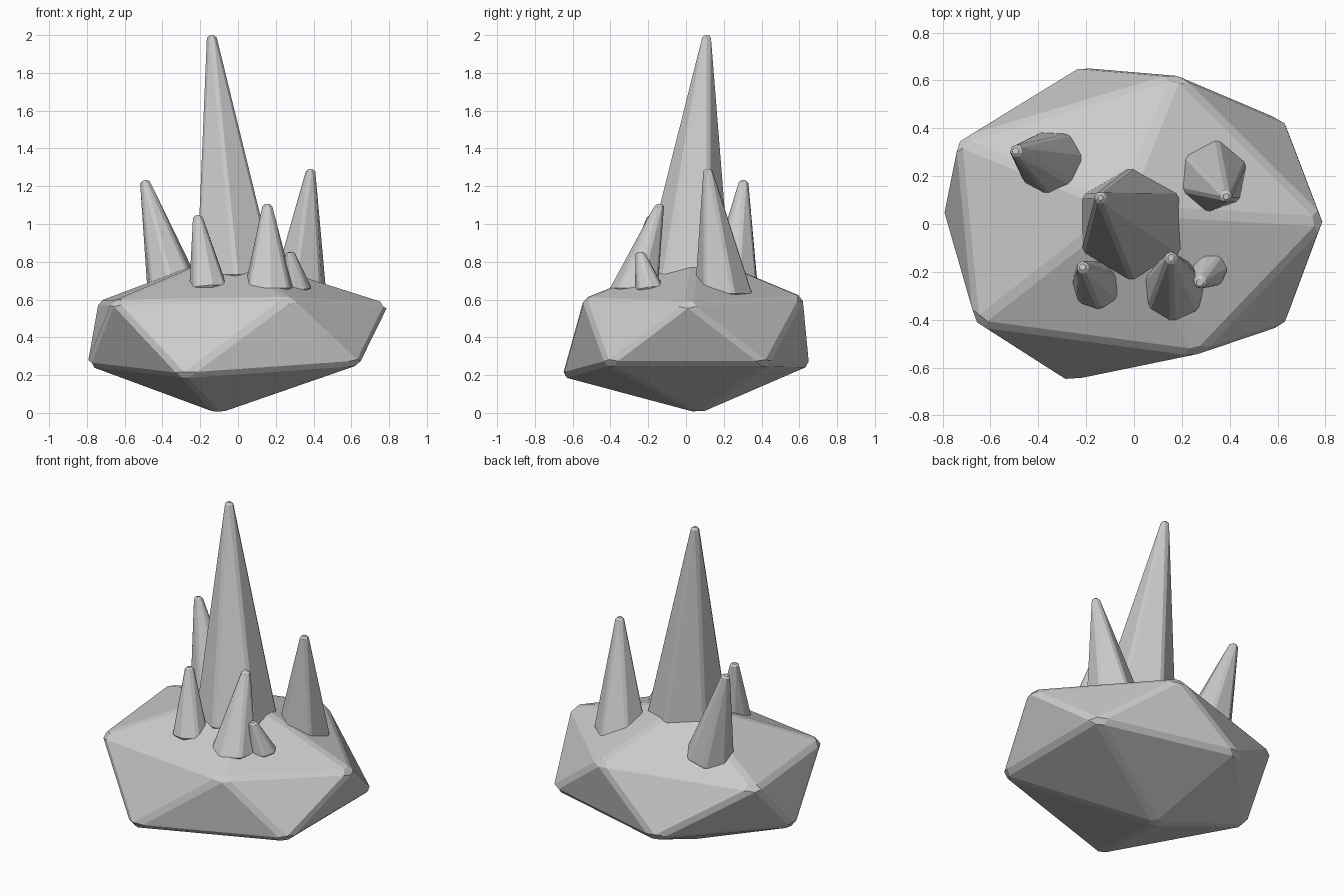
import bpy, bmesh, math
from mathutils import Vector

if "Cube" in bpy.data.objects:
    bpy.data.objects.remove(bpy.data.objects["Cube"])


def finish(name, bm, width):
    """Turn a bmesh into a flat-shaded object with chipped (bevelled) edges."""
    bmesh.ops.recalc_face_normals(bm, faces=bm.faces[:])
    mesh = bpy.data.meshes.new(name)
    bm.to_mesh(mesh)
    bm.free()
    ob = bpy.data.objects.new(name, mesh)
    bpy.context.collection.objects.link(ob)
    bev = ob.modifiers.new("chipped_edges", 'BEVEL')
    bev.width = width
    bev.segments = 1
    bev.limit_method = 'NONE'
    return ob


def crystal(name, base, radius, tip, tip_radius, sides=6, turn=0.0, tilt=0.0, width=0.012):
    """Leaning tapered prism running from a base centre to a tip centre."""
    base, tip = Vector(base), Vector(tip)
    lean = (tip - base) / (tip.z - base.z) * tilt
    bm = bmesh.new()
    rings = []
    for centre, r in ((base, radius), (tip, tip_radius)):
        ring = []
        for i in range(sides):
            a = math.radians(turn) + math.tau * i / sides
            x, y = r * math.cos(a), r * math.sin(a)
            ring.append(bm.verts.new(centre + Vector((x, y, -lean.x * x - lean.y * y))))
        rings.append(ring)
        bm.faces.new(ring)
    lo, hi = rings
    for i in range(sides):
        j = (i + 1) % sides
        bm.faces.new((lo[i], lo[j], hi[j], hi[i]))
    return finish(name, bm, width)


# Rock: irregular icosahedron
lower = [(-0.29, -0.66, 0.19), (0.64, -0.42, 0.255), (0.64, 0.43, 0.255),
         (-0.235, 0.66, 0.25), (-0.80, 0.05, 0.25)]
upper = [(0.27, -0.545, 0.605), (0.80, 0.01, 0.58), (0.18, 0.625, 0.615),
         (-0.74, 0.35, 0.59), (-0.665, -0.42, 0.59)]
bm = bmesh.new()
lo = [bm.verts.new(p) for p in lower]
up = [bm.verts.new(p) for p in upper]
bottom = bm.verts.new((-0.11, 0.07, -0.005))
top = bm.verts.new((-0.05, 0.06, 0.85))
for i in range(5):
    j = (i + 1) % 5
    bm.faces.new((bottom, lo[j], lo[i]))
    bm.faces.new((lo[i], lo[j], up[i]))
    bm.faces.new((up[i], lo[j], up[j]))
    bm.faces.new((up[i], up[j], top))
finish("rock_base", bm, 0.022)

# Crystals growing out of the rock
crystal("main_crystal", (-0.01, 0.0, 0.72), 0.24, (-0.14, 0.11, 2.0), 0.028, turn=30, width=0.014)
crystal("back_left_crystal", (-0.34, 0.25, 0.65), 0.145, (-0.495, 0.305, 1.23), 0.027, 7, 10, 0.8)
crystal("back_right_crystal", (0.32, 0.20, 0.62), 0.16, (0.385, 0.115, 1.29), 0.027, turn=20)
crystal("front_left_crystal", (-0.155, -0.255, 0.655), 0.108, (-0.215, -0.18, 1.045), 0.027, 7, 20, 0.5)
crystal("front_crystal", (0.165, -0.275, 0.65), 0.138, (0.155, -0.14, 1.105), 0.027, 7, 12)
crystal("small_crystal", (0.315, -0.19, 0.65), 0.08, (0.275, -0.245, 0.85), 0.027, 7, 0, 0.5, 0.01)
